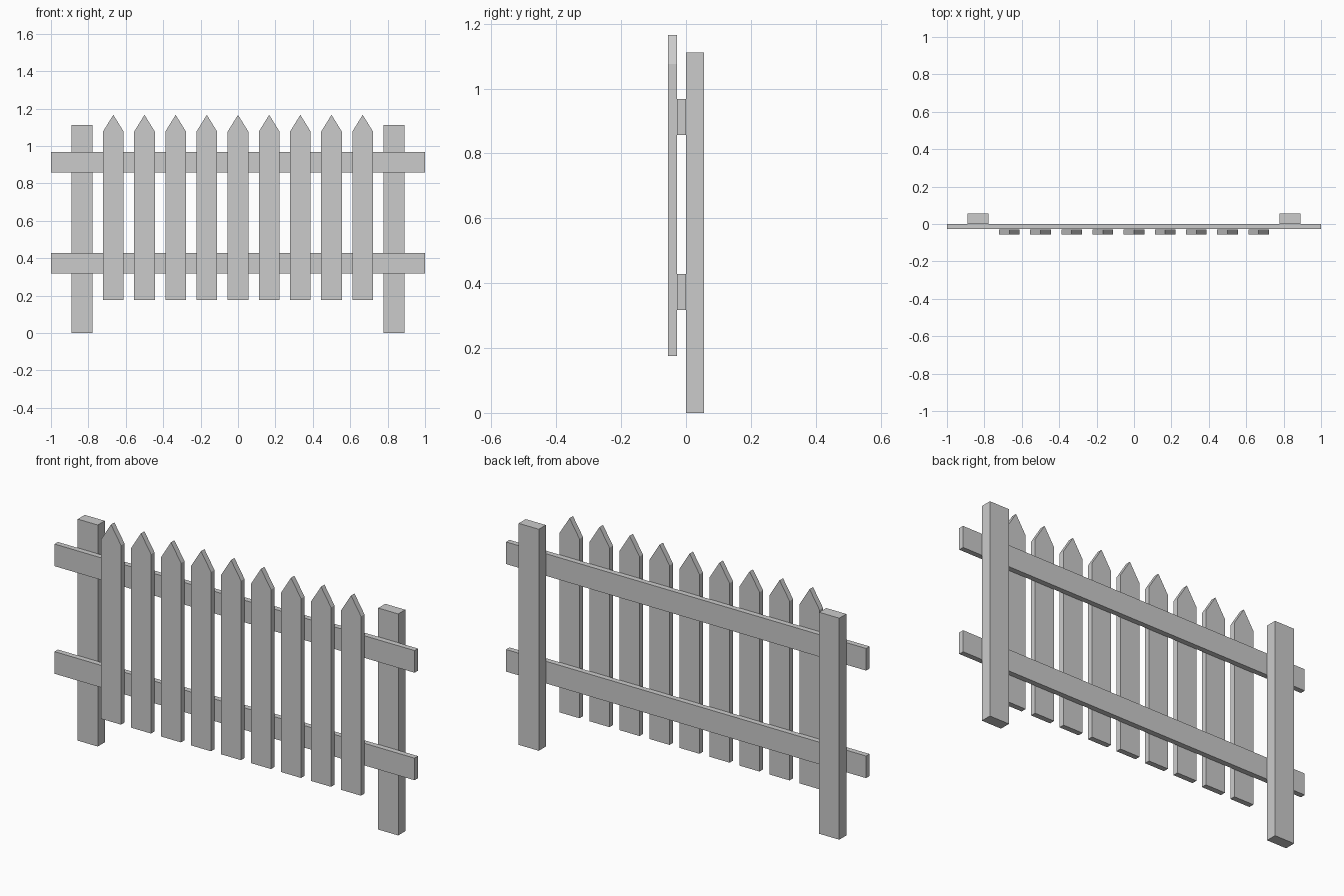
import bpy

if "Cube" in bpy.data.objects:
    bpy.data.objects.remove(bpy.data.objects["Cube"])


def extrude_profile(name, points, y0, y1):
    """Solid made from an x/z outline (anticlockwise from the front), pushed from y0 to y1."""
    n = len(points)
    verts = [(x, y, z) for y in (y0, y1) for x, z in points]
    faces = [tuple(range(n)), tuple(range(2 * n - 1, n - 1, -1))]
    for i in range(n):
        j = (i + 1) % n
        faces.append((i, i + n, j + n, j))
    mesh = bpy.data.meshes.new(name)
    mesh.from_pydata(verts, [], faces)
    mesh.update()
    obj = bpy.data.objects.new(name, mesh)
    bpy.context.collection.objects.link(obj)
    return obj


def board(name, x0, x1, y0, y1, z0, z1):
    return extrude_profile(name, [(x0, z0), (x1, z0), (x1, z1), (x0, z1)], y0, y1)


HALF = 0.0556   # half width of posts and pickets

# Posts at the back
for side, cx in (("left", -0.8345), ("right", 0.8345)):
    board(f"post_{side}", cx - HALF, cx + HALF, 0.0, 0.0556, 0.0, 1.112)

# Horizontal rails
for level, z in (("lower", 0.317), ("upper", 0.857)):
    board(f"rail_{level}", -1.0, 1.0, -0.0275, -0.0005, z, z + 0.111)

# Pointed pickets at the front
for i in range(9):
    cx = (i - 4) / 6
    outline = [(cx - HALF, 0.176), (cx + HALF, 0.176), (cx + HALF, 1.076),
               (cx, 1.166), (cx - HALF, 1.076)]
    extrude_profile(f"picket_{i + 1}", outline, -0.0556, -0.0282)
